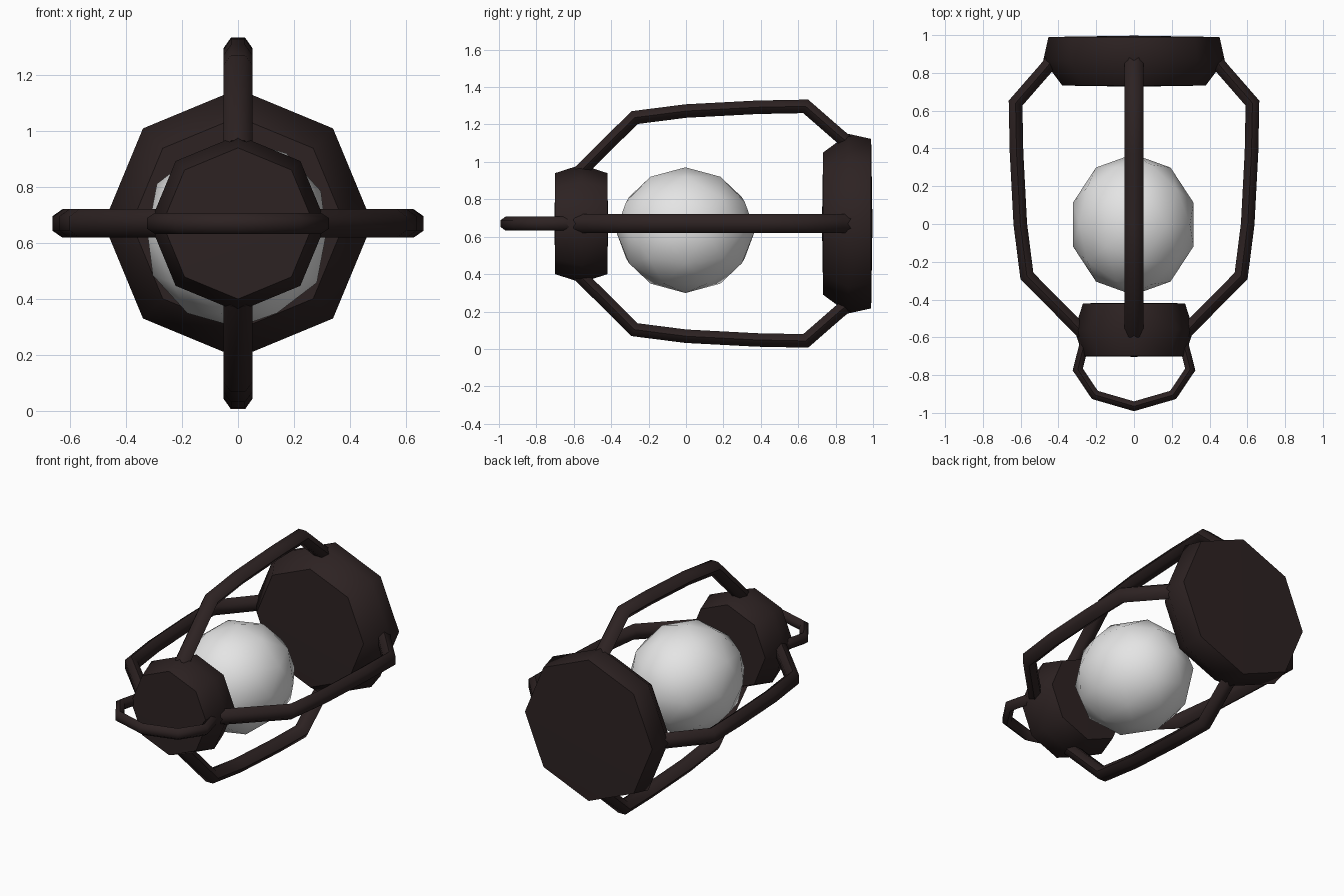
import bpy, bmesh, math
from mathutils import Vector, Matrix

if "Cube" in bpy.data.objects:
    bpy.data.objects.remove(bpy.data.objects["Cube"])

AXIS_Z = 0.67  # height of the lantern's lengthwise axis


def material(name, rgb):
    m = bpy.data.materials.new(name)
    m.diffuse_color = (*rgb, 1)
    m.use_nodes = True
    m.node_tree.nodes["Principled BSDF"].inputs["Base Color"].default_value = m.diffuse_color
    return m


IRON = material("dark_iron", (0.026, 0.016, 0.016))
GLASS = material("white_glass", (0.78, 0.78, 0.78))


def finish(bm, name, mat, angle):
    bmesh.ops.recalc_face_normals(bm, faces=bm.faces)
    me = bpy.data.meshes.new(name)
    bm.to_mesh(me)
    bm.free()
    me.materials.append(mat)
    ob = bpy.data.objects.new(name, me)
    bpy.context.collection.objects.link(ob)
    bpy.ops.object.select_all(action='DESELECT')
    ob.select_set(True)
    bpy.context.view_layer.objects.active = ob
    bpy.ops.object.shade_smooth_by_angle(angle=math.radians(angle))
    return ob


def skin(bm, rings):
    for a, b in zip(rings, rings[1:]):
        n = len(a)
        for i in range(n):
            bm.faces.new((a[i], a[(i + 1) % n], b[(i + 1) % n], b[i]))


def octagon_turn(name, profile, start, end):
    """Eight-sided solid around the y axis; profile is (y, radius)."""
    bm = bmesh.new()
    rings = [[bm.verts.new((r * math.cos(k * math.pi / 4), y,
                            AXIS_Z + r * math.sin(k * math.pi / 4)))
              for k in range(8)] for y, r in profile]
    skin(bm, rings)
    for ring, y in ((rings[0], start), (rings[-1], end)):
        c = bm.verts.new((0, y, AXIS_Z))
        for i in range(8):
            bm.faces.new((ring[i], ring[(i + 1) % 8], c))
    finish(bm, name, IRON, 47)


def tube(name, path, flat, wide, turn=0):
    """Six-sided tube along an (x, y) path, turned about the lantern axis."""
    bm = bmesh.new()
    pts = [Vector((x, y, 0)) for x, y in path]
    up = Vector((0, 0, 1))
    rings = []
    for i, p in enumerate(pts):
        d0 = (p - pts[i - 1]).normalized() if i else None
        d1 = (pts[i + 1] - p).normalized() if i < len(pts) - 1 else None
        d0, d1 = d0 or d1, d1 or d0
        t = (d0 + d1).normalized()
        side = t.cross(up) / max(t.dot(d1), 0.5)
        rings.append([bm.verts.new(p + side * flat * math.sin(k * math.pi / 3) / 0.866
                                   + up * wide * math.cos(k * math.pi / 3))
                      for k in range(6)])
    skin(bm, rings)
    bm.faces.new(rings[0])
    bm.faces.new(rings[-1])
    bm.transform(Matrix.Translation((0, 0, AXIS_Z)) @ Matrix.Rotation(turn, 4, 'Y'))
    finish(bm, name, IRON, 62)


# Base and cap
octagon_turn("base", [(0.733, 0.38), (0.868, 0.48), (0.99, 0.453)], 0.727, 0.997)
octagon_turn("cap", [(-0.70, 0.27), (-0.56, 0.315), (-0.42, 0.27)], -0.703, -0.417)

# Glass globe
bm = bmesh.new()
bmesh.ops.create_icosphere(bm, subdivisions=2, radius=1)
bm.transform(Matrix.Translation((-0.004, -0.003, 0.635))
             @ Matrix.Diagonal((0.336, 0.373, 0.336, 1)))
finish(bm, "globe", GLASS, 60)

# Four cage bars
bar = [(0.43, 0.87), (0.47, 0.82), (0.627, 0.64), (0.622, 0.38),
       (0.602, 0.0), (0.567, -0.275), (0.27, -0.575)]
for k in range(4):
    tube(f"cage_bar_{k + 1}", bar, 0.036, 0.051, k * math.pi / 2)

# Carrying handle
half = [(0.262, -0.63), (0.298, -0.77), (0.207, -0.905)]
tube("handle", half + [(0, -0.965)] + [(-x, y) for x, y in reversed(half)], 0.025, 0.037)
